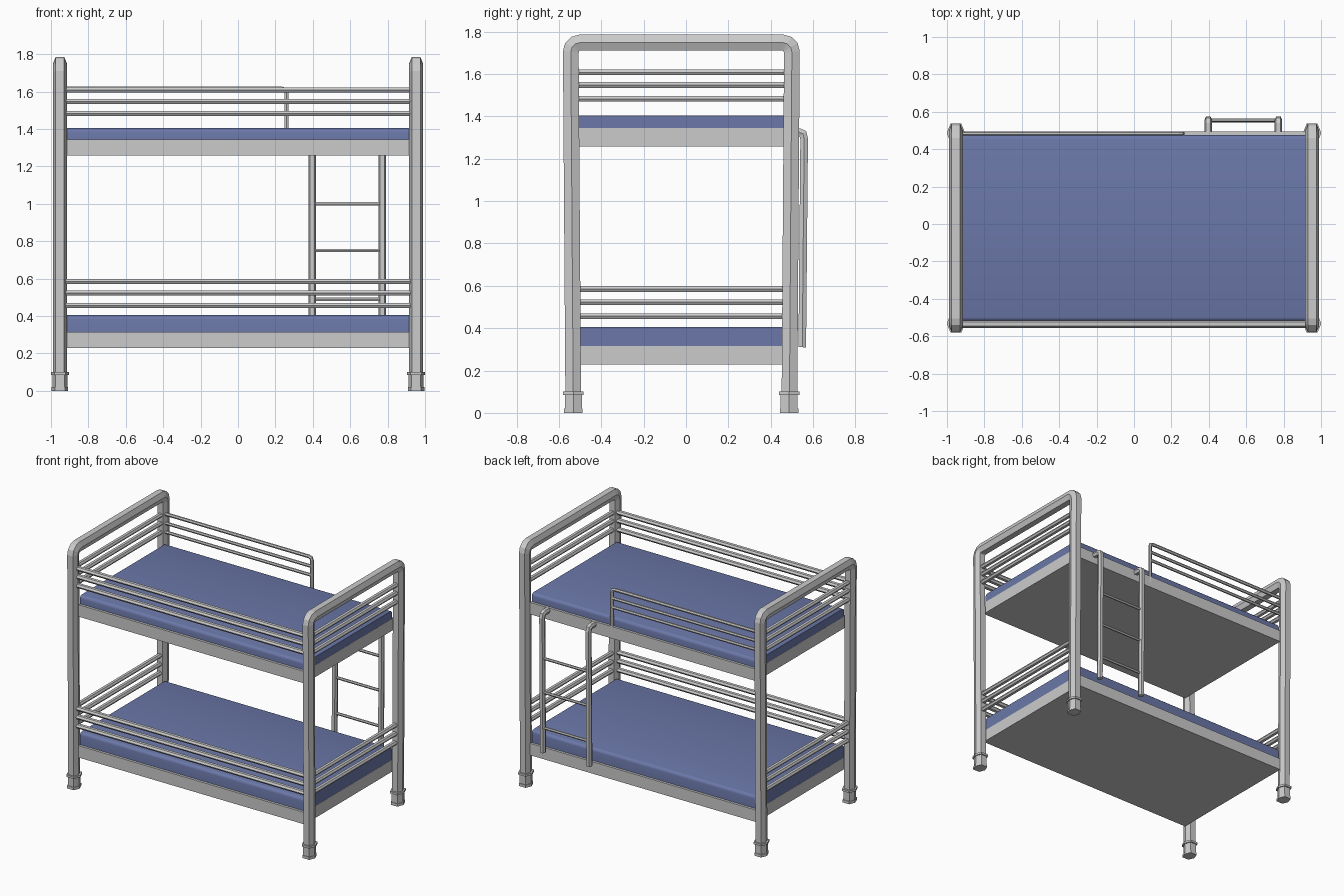
import bpy, bmesh, math
from mathutils import Vector

if "Cube" in bpy.data.objects:
    bpy.data.objects.remove(bpy.data.objects["Cube"])


def material(name, rgb):
    m = bpy.data.materials.new(name)
    m.diffuse_color = (*rgb, 1)
    m.use_nodes = True
    m.node_tree.nodes["Principled BSDF"].inputs["Base Color"].default_value = m.diffuse_color
    return m


blue = material("mattress_blue", (0.147, 0.187, 0.395))
steel = material("grey_steel", (0.53, 0.53, 0.53))


def finish(name, bm, mat=steel):
    bmesh.ops.recalc_face_normals(bm, faces=bm.faces)
    me = bpy.data.meshes.new(name)
    bm.to_mesh(me)
    bm.free()
    me.materials.append(mat)
    ob = bpy.data.objects.new(name, me)
    bpy.context.collection.objects.link(ob)
    return ob


def hexagon(w, h, flat=0.55):
    """Six-sided section with points at +-w and flats at +-h."""
    return [(w, 0), (w * flat, h), (-w * flat, h), (-w, 0), (-w * flat, -h), (w * flat, -h)]


def sweep(name, path, section, side, mat=steel):
    """Sweep a section along a planar path; side is the plane's normal."""
    bm = bmesh.new()
    pts, s = [Vector(p) for p in path], Vector(side)
    rings = []
    for i, p in enumerate(pts):
        a = (p - pts[i - 1]).normalized() if i else (pts[1] - p).normalized()
        b = (pts[i + 1] - p).normalized() if i < len(pts) - 1 else a
        t = (a + b).normalized()
        n = s.cross(t).normalized() / t.dot(a)
        rings.append([bm.verts.new(p + s * u + n * v) for u, v in section])
    k = len(section)
    for r, q in zip(rings, rings[1:]):
        for j in range(k):
            bm.faces.new((r[j], r[(j + 1) % k], q[(j + 1) % k], q[j]))
    bm.faces.new(rings[0])
    bm.faces.new(rings[-1])
    return finish(name, bm, mat)


def box(name, lo, hi):
    bm = bmesh.new()
    bmesh.ops.create_cube(bm, size=1)
    for v in bm.verts:
        v.co = [(l + h) / 2 + c * (h - l) for l, h, c in zip(lo, hi, v.co)]
    return finish(name, bm)


RAILS_UP = (1.483, 1.548, 1.608)
RAILS_LOW = (0.457, 0.523, 0.585)
X, Y = (1, 0, 0), (0, 1, 0)

for sx, label in ((-1, "left"), (1, "right")):
    x = 0.952 * sx
    # end hoop: two posts joined by a rounded top bar
    half = [(-0.510, 0), (-0.522, 1.705), (-0.516, 1.727), (-0.500, 1.743), (-0.478, 1.749)]
    path = [(x, y - 0.022, z) for y, z in half]
    path += [(x, -y - 0.022, z) for y, z in reversed(half)]
    sweep(label + "_end_hoop", path, hexagon(0.0375, 0.037, 0.6), X)
    # stepped feet
    for y, side in ((-0.532, "front"), (0.487, "back")):
        for part, z0, z1, r in (("pad", 0, 0.02, 0.044), ("sleeve", 0.02, 0.085, 0.040),
                                ("collar", 0.085, 0.1, 0.049)):
            sweep(f"{side}_{label}_foot_{part}", [(x, y, z0), (x, y, z1)],
                  hexagon(r, r, 0.6), X)
    # end guard rails
    for i, z in enumerate(RAILS_UP + RAILS_LOW):
        sweep(f"{label}_end_rail_{i}", [(x, -0.54, z), (x, 0.495, z)],
              hexagon(0.018, 0.0135), X)

# front guard rails
for i, z in enumerate(RAILS_UP + RAILS_LOW):
    sweep(f"front_rail_{i}", [(-0.95, -0.535, z), (0.95, -0.535, z)],
          hexagon(0.02, 0.0135), Y)

# bed frames, and mattresses with rounded long edges
for label, z0, z1, z2 in (("lower", 0.228, 0.315, 0.405), ("upper", 1.258, 1.345, 1.405)):
    box(label + "_bed_frame", (-0.915, -0.538, z0), (0.915, 0.494, z1))
    yc, hw, r = 0.022, 0.498, 0.022
    arc = [(hw - r + r * math.cos(a), -r + r * math.sin(a))
           for a in (0, math.pi / 6, math.pi / 3, math.pi / 2)]
    h = z2 - z1 + 0.02
    section = [(hw, -h)] + arc + [(-u, v) for u, v in reversed(arc)] + [(-hw, -h)]
    m = sweep(label + "_mattress", [(-0.914, -yc, z2), (0.914, -yc, z2)],
              section, (0, -1, 0), blue)
    bpy.context.view_layer.objects.active = m
    m.select_set(True)
    bpy.ops.object.shade_smooth_by_angle(angle=math.radians(35))
    m.select_set(False)

# short back guard on the upper bed
yb = 0.484
sweep("back_guard_hoop", [(-0.95, yb, 1.615), (0.235, yb, 1.615), (0.253, yb, 1.609),
                          (0.26, yb, 1.59), (0.26, yb, 1.3)], hexagon(0.011, 0.011), Y)
for i, z in enumerate(RAILS_UP[:2]):
    sweep(f"back_guard_rail_{i}", [(-0.95, yb, z), (0.26, yb, z)], hexagon(0.01, 0.01), Y)

# ladder with hooked uprights
for x, label in ((0.397, "left"), (0.772, "right")):
    sweep(label + "_ladder_upright",
          [(x, 0.485, 1.326), (x, 0.535, 1.326), (x, 0.552, 1.318), (x, 0.558, 1.295),
           (x, 0.549, 0.31)], hexagon(0.0195, 0.018, 0.6), X)
for i, z in enumerate((0.49, 0.75, 1.0)):
    y = 0.549 + 0.009 * (z - 0.31)
    sweep(f"ladder_rung_{i}", [(0.397, y, z), (0.772, y, z)], hexagon(0.009, 0.009), Y)
